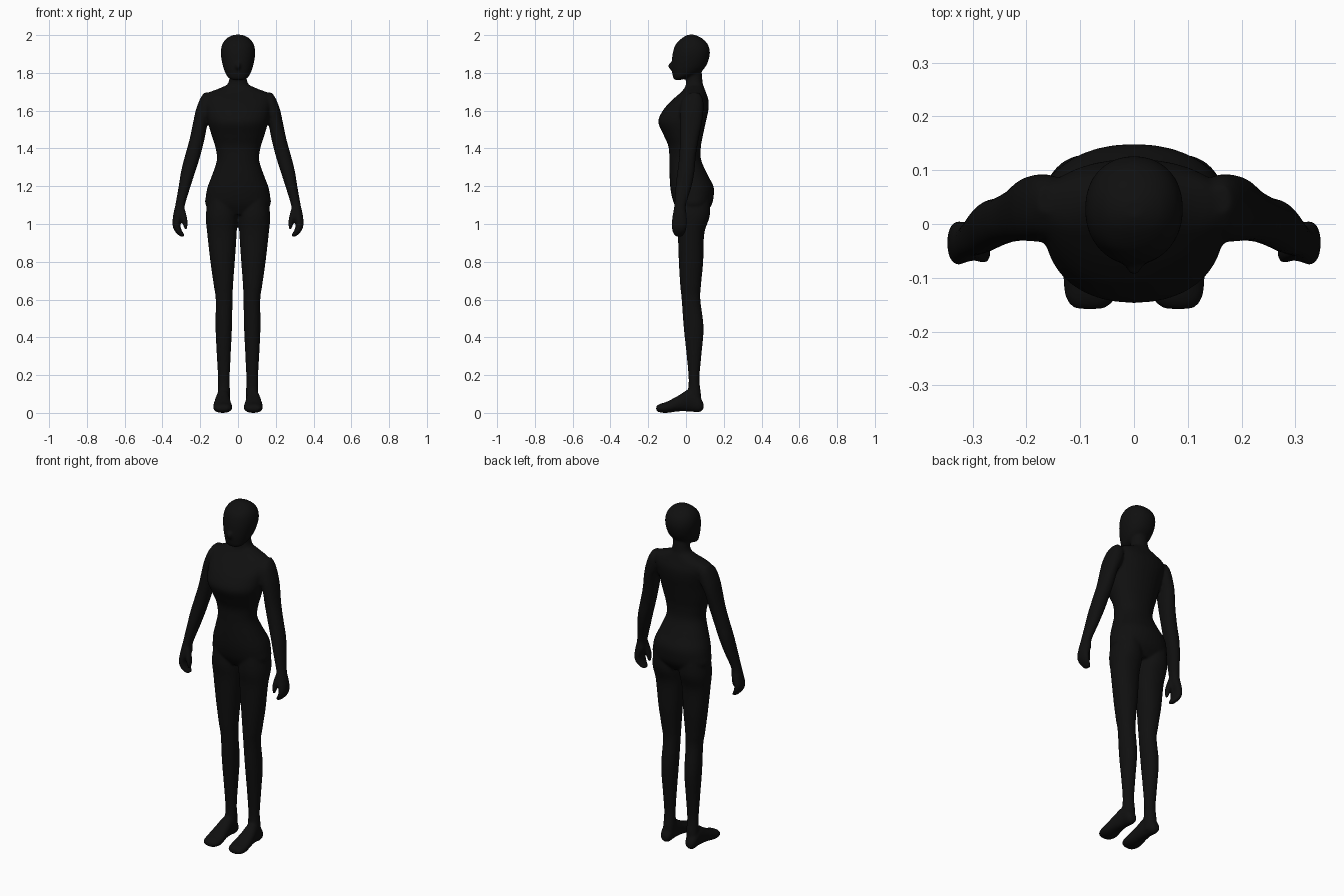
import bpy
import bmesh
from math import cos, sin, pi, copysign
from mathutils import Vector, Matrix

default = bpy.data.objects.get("Cube")
if default:
    bpy.data.objects.remove(default, do_unlink=True)

SIDES = 32
STEPS = 5


def smooth_path(stations):
    """Catmull-Rom interpolation through the cross-section stations."""
    rows = [Vector(s) for s in stations]
    rows = [rows[0]] + rows + [rows[-1]]
    result = []
    for a, b, c, d in zip(rows, rows[1:], rows[2:], rows[3:]):
        for step in range(STEPS):
            t = step / STEPS
            result.append(b + (c - a) * (t / 2)
                          + (a * 2 - b * 5 + c * 4 - d) * (t * t / 2)
                          + (b * 3 - a - c * 3 + d) * (t * t * t / 2))
    return result + [rows[-1]]


def rounded(value, fullness):
    return copysign(abs(value) ** (2 / fullness), value)


def loft(bm, stations, side=1, along_y=False, fullness=2.15):
    """Skin rings given as (position, x min, x max, other min, other max)."""
    rings = []
    for pos, x0, x1, w0, w1 in smooth_path(stations):
        ring = []
        for i in range(SIDES):
            angle = 2 * pi * i / SIDES
            x = (x0 + x1) / 2 + (x1 - x0) / 2 * rounded(cos(angle), fullness)
            w = (w0 + w1) / 2 + (w1 - w0) / 2 * rounded(sin(angle), fullness)
            point = (side * x, pos, w) if along_y else (side * x, w, pos)
            ring.append(bm.verts.new(point))
        rings.append(ring)
    for low, high in zip(rings, rings[1:]):
        for i in range(SIDES):
            j = (i + 1) % SIDES
            bm.faces.new((low[i], low[j], high[j], high[i]))
    bm.faces.new(rings[0])
    bm.faces.new(rings[-1])


def centred(stations):
    """Expand (position, half width, front, back) to full stations."""
    return [(z, -half, half, front, back) for z, half, front, back in stations]


# Central parts: height, half width, front, back
torso = centred([
    (1.05, .12, -.03, .1), (1.1, .171, -.06, .135), (1.15, .17, -.076, .147),
    (1.2, .16, -.084, .145), (1.26, .137, -.087, .115), (1.34, .112, -.088, .08),
    (1.41, .121, -.093, .079), (1.47, .14, -.118, .09), (1.54, .16, -.147, .105),
    (1.6, .17, -.123, .118), (1.65, .178, -.08, .12), (1.69, .165, -.035, .108),
    (1.72, .095, -.008, .097), (1.75, .05, 0, .088), (1.85, .045, 0, .08)])
head = centred([
    (1.763, .03, -.06, -.025), (1.775, .052, -.068, .01), (1.8, .067, -.073, .07),
    (1.84, .081, -.076, .108), (1.9, .091, -.071, .126), (1.95, .084, -.055, .116),
    (1.985, .057, -.02, .082), (2.002, .02, .01, .045)])

# Paired parts: position, x range, then depth or height range
leg = [
    (1.17, .03, .15, -.05, .125), (1.05, .004, .17, -.057, .127),
    (.95, .007, .163, -.044, .097), (.8, .017, .146, -.038, .091),
    (.68, .026, .129, -.031, .08), (.6, .029, .118, -.023, .076),
    (.45, .032, .119, -.012, .093), (.3, .039, .112, .004, .081),
    (.18, .044, .106, .014, .071), (.1, .042, .108, .01, .079),
    (.03, .045, .112, .01, .08)]
foot = [
    (.092, .06, .1, .02, .05), (.07, .048, .112, .004, .09),
    (.02, .044, .116, .007, .125), (-.04, .038, .126, .008, .092),
    (-.1, .03, .132, 0, .06), (-.14, .036, .126, .003, .047),
    (-.158, .055, .11, .012, .034)]
arm = [
    (1.695, .15, .18, .02, .07), (1.66, .12, .202, -.02, .09),
    (1.6, .13, .224, -.032, .092), (1.54, .159, .237, -.032, .085),
    (1.45, .177, .256, -.032, .067), (1.36, .2, .281, -.036, .052),
    (1.28, .225, .301, -.045, .045), (1.2, .251, .314, -.055, .03),
    (1.1, .281, .332, -.062, 0), (1.05, .285, .343, -.07, .004),
    (1, .305, .347, -.077, .006), (.965, .297, .337, -.073, 0),
    (.94, .282, .314, -.062, -.014), (.932, .285, .3, -.05, -.025)]
thumb = [
    (1.09, .285, .31, -.062, -.025), (1.04, .271, .302, -.07, -.032),
    (1, .266, .291, -.072, -.038), (.972, .27, .284, -.066, -.046)]

bm = bmesh.new()
loft(bm, torso)
loft(bm, head)
for side in (1, -1):
    loft(bm, leg, side)
    loft(bm, foot, side, along_y=True)
    loft(bm, arm, side)
    loft(bm, thumb, side)

# Nose
nose = Matrix.Translation((0, -.077, 1.836)) @ Matrix.Diagonal((.014, .018, .02, 1))
bmesh.ops.create_uvsphere(bm, u_segments=16, v_segments=10, radius=1, matrix=nose)

bmesh.ops.recalc_face_normals(bm, faces=bm.faces)
mesh = bpy.data.meshes.new("body")
bm.to_mesh(mesh)
bm.free()
body = bpy.data.objects.new("body", mesh)
bpy.context.collection.objects.link(body)

# Fuse the parts into one soft skin
fuse = body.modifiers.new("fuse", "REMESH")
fuse.mode = "VOXEL"
fuse.voxel_size = .007
fuse.use_smooth_shade = True
soften = body.modifiers.new("soften", "SMOOTH")
soften.factor = .5
soften.iterations = 5

# Single matte black colour
black = bpy.data.materials.new("matte black")
black.use_nodes = True
colour = (.005, .005, .005, 1)
black.diffuse_color = colour
black.node_tree.nodes["Principled BSDF"].inputs["Base Color"].default_value = colour
mesh.materials.append(black)
